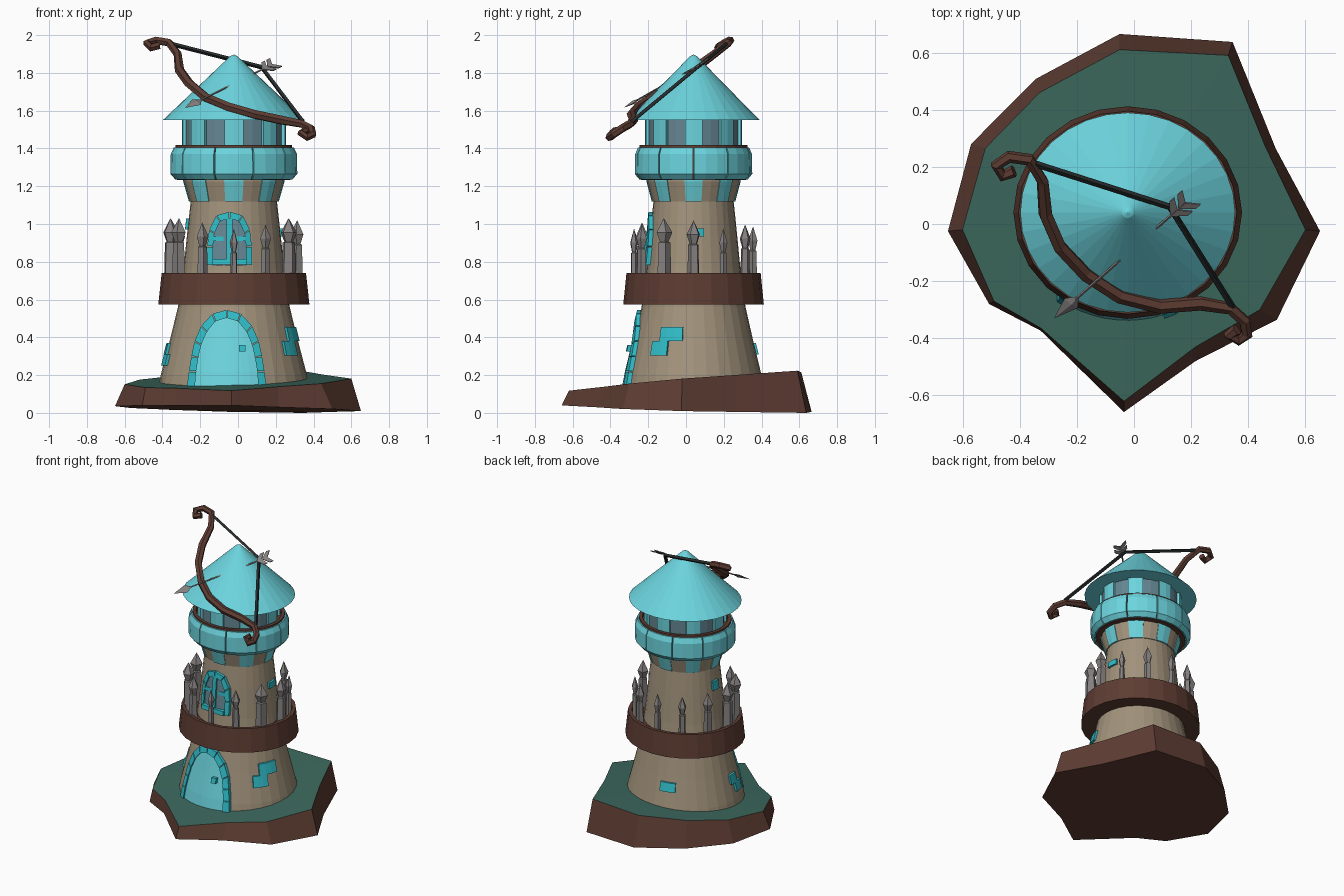
import bpy, bmesh
from math import sin, cos, pi, radians, sqrt
from mathutils import Vector

if "Cube" in bpy.data.objects:
    bpy.data.objects.remove(bpy.data.objects["Cube"])

CX, CY, RY = -0.022, 0.04, 0.93          # tower axis and depth squash
PROFILE = [(.40, .13), (.387, .2), (.335, .4), (.296, .56), (.267, .76), (.245, .97), (.226, 1.14), (.24, 1.25)]


def material(name, rgb):
    m = bpy.data.materials.new(name)
    m.diffuse_color = (*rgb, 1)
    m.use_nodes = True
    m.node_tree.nodes["Principled BSDF"].inputs["Base Color"].default_value = m.diffuse_color
    return m


CYAN = material("cyan", (.15, .66, .73))
TRIM = material("trim", (.03, .50, .57))
TAN = material("tan", (.36, .29, .20))
WOOD = material("wood", (.11, .046, .032))
GRASS = material("grass", (.045, .14, .11))
GLASS = material("glass", (.13, .24, .29))
STEEL = material("steel", (.24, .22, .22))
CORD = material("cord", (.02, .025, .025))


def finish(bm, name, mat):
    bmesh.ops.remove_doubles(bm, verts=bm.verts, dist=1e-5)
    bmesh.ops.recalc_face_normals(bm, faces=bm.faces)
    me = bpy.data.meshes.new(name)
    bm.to_mesh(me)
    bm.free()
    ob = bpy.data.objects.new(name, me)
    me.materials.append(mat)
    bpy.context.collection.objects.link(ob)
    return ob


def sweep(bm, prof, a0=0, a1=360, n=32, loop=True, c=(CX, CY), ry=RY):
    """Turn an (r, z) profile through an angle range, capping partial turns."""
    rings = []
    for i in range(n + 1):
        a = radians(a0 + (a1 - a0) * i / n)
        rings.append([bm.verts.new((c[0] + r * cos(a), c[1] + ry * r * sin(a), z)) for r, z in prof])
    m = len(prof)
    for p, q in zip(rings, rings[1:]):
        for j in range(m if loop else m - 1):
            k = (j + 1) % m
            bm.faces.new((p[j], q[j], q[k], p[k]))
    if a1 - a0 < 360:
        bm.faces.new(rings[0])
        bm.faces.new(rings[-1])


def turned(name, prof, mat, n=32, loop=False):
    bm = bmesh.new()
    sweep(bm, prof, n=n, loop=loop)
    return finish(bm, name, mat)


def repeated(name, prof, mat, count, width, start=270, steps=2):
    bm = bmesh.new()
    for i in range(count):
        a = start + 360 * i / count
        sweep(bm, prof, a - width / 2, a + width / 2, steps)
    return finish(bm, name, mat)


def radius(z):
    for (r0, z0), (r1, z1) in zip(PROFILE, PROFILE[1:]):
        if z <= z1:
            return r0 + (r1 - r0) * (z - z0) / (z1 - z0)
    return PROFILE[-1][0]


def on_wall(x, z, off):
    return Vector((x, CY - RY * sqrt(radius(z) ** 2 - (x - CX) ** 2) - off, z))


def hexa(bm, quad, lo, hi):
    """Block over four (x, z) corners, following the tower front."""
    a = [bm.verts.new(on_wall(x, z, lo)) for x, z in quad]
    b = [bm.verts.new(on_wall(x, z, hi)) for x, z in quad]
    bm.faces.new(a)
    bm.faces.new(b)
    for i in range(4):
        j = (i + 1) % 4
        bm.faces.new((a[i], a[j], b[j], b[i]))


def arch(name, cx, outer, inner, fill):
    """Stone arch trim plus the panel inside it, from half outlines (w, z)."""
    bm = bmesh.new()
    for s in (-1, 1):
        for i in range(len(outer) - 1):
            def mix(p, t):
                return (cx + s * (p[i][0] + (p[i + 1][0] - p[i][0]) * t), p[i][1] + (p[i + 1][1] - p[i][1]) * t)
            hexa(bm, [mix(outer, .03), mix(outer, .97), mix(inner, .97), mix(inner, .03)], -.02, .022)
    finish(bm, name + "_trim", TRIM)
    bm = bmesh.new()
    rows = [[bm.verts.new(on_wall(cx + w * (k / 4 - 1), z, .008)) for k in range(9)] for w, z in inner]
    for p, q in zip(rows, rows[1:]):
        for k in range(8):
            bm.faces.new((p[k], p[k + 1], q[k + 1], q[k]))
    finish(bm, name + "_panel", fill)


def tube(name, pts, rad, mat, res=1, taper=None):
    cu = bpy.data.curves.new(name, 'CURVE')
    cu.dimensions, cu.bevel_depth, cu.bevel_resolution, cu.use_fill_caps = '3D', rad, res, True
    sp = cu.splines.new('POLY')
    sp.points.add(len(pts) - 1)
    for i, p in enumerate(pts):
        sp.points[i].co = (*p, 1)
        sp.points[i].radius = taper(i) if taper else 1
    sp.use_smooth = False
    cu.materials.append(mat)
    bpy.context.collection.objects.link(bpy.data.objects.new(name, cu))


# Ground island: tapered cliff with sloping grass top
bottom = [(-.05, .665), (.345, .637), (.496, .264), (.651, -.025), (.50, -.335), (.215, -.48),
          (-.035, -.658), (-.327, -.373), (-.507, -.28), (-.651, -.025), (-.57, .28), (-.345, .507)]
top = [(-.05, .61), (.33, .59), (.46, .27), (.60, -.02), (.44, -.30), (.215, -.43),
       (-.035, -.62), (-.325, -.365), (-.49, -.27), (-.60, -.02), (-.52, .265), (-.33, .46)]
hi = [(x, y, .168 + .08 * y + .025 * x) for x, y in top]
bm = bmesh.new()
lo_v = [bm.verts.new((x, y, max(0, .022 - .02 * x - .026 * y))) for x, y in bottom]
hi_v = [bm.verts.new(p) for p in hi]
bm.faces.new(lo_v)
for i in range(12):
    bm.faces.new((lo_v[i - 1], lo_v[i], hi_v[i], hi_v[i - 1]))
finish(bm, "island_cliff", WOOD)
bm = bmesh.new()
hub = bm.verts.new((CX, CY, .185))
hi_v = [bm.verts.new(p) for p in hi]
for i in range(12):
    bm.faces.new((hub, hi_v[i - 1], hi_v[i]))
finish(bm, "island_grass", GRASS)

# Tower body, balcony and roof
turned("tower_wall", PROFILE, TAN)
turned("balcony", [(.25, .575), (.40, .575), (.382, .74), (.357, .74), (.357, .69), (.25, .69)], WOOD, 24, True)
turned("roof", [(0, 1.55), (.376, 1.55), (.02, 1.888), (0, 1.897)], CYAN)

# Flared corbels under the lookout, alternating colours
corbel = [(.215, 1.12), (.238, 1.12), (.268, 1.225), (.268, 1.245), (.215, 1.245)]
repeated("corbels_cyan", corbel, CYAN, 8, 22)
repeated("corbels_wood", [(r - .004, z) for r, z in corbel], TAN, 8, 22.8, 292.5)

# Lookout parapet, glazing and pillars
turned("parapet_core", [(.2, 1.232), (.30, 1.232), (.318, 1.27), (.308, 1.417), (.285, 1.417), (.285, 1.39), (.2, 1.39)], WOOD, 30, True)
repeated("parapet_panels", [(.28, 1.236), (.31, 1.236), (.336, 1.265), (.334, 1.37), (.318, 1.405), (.29, 1.405)],
         CYAN, 10, 34.8, steps=3)
turned("lookout_glass", [(.258, 1.38), (.258, 1.552)], GLASS)
repeated("lookout_pillars", [(.24, 1.38), (.275, 1.38), (.275, 1.552), (.24, 1.552)], CYAN, 8, 21)

# Balcony posts with spear tips, varying girth and height
girth = [1, .6, .8, .7, .75, .9, 1.15, 1.1, .9, .6, .8, 1.2]
for i, g in enumerate(girth):
    a = radians(30 * i)
    c = (CX + .335 * cos(a), CY + .315 * sin(a))
    h = .22 + .11 * min(g, 1.1) + .69
    w = .034 * g
    bm = bmesh.new()
    sweep(bm, [(0, .685), (w, .685), (w * .85, h - .13), (w * .6, h - .125), (w * 1.1, h - .075), (w * .3, h - .02), (0, h)],
          30 * i + 45, 30 * i + 405, 5, False, c, 1)
    finish(bm, "balcony_post_%02d" % i, STEEL)

# Door and balcony window
arch("door", -.06, [(.21, .14), (.20, .22), (.187, .30), (.17, .38), (.135, .46), (.075, .525), (0, .545)],
     [(.168, .14), (.162, .22), (.15, .295), (.135, .36), (.105, .43), (.06, .485), (0, .503)], CYAN)
arch("window", -.045, [(.118, .78), (.118, .88), (.108, .97), (.07, 1.045), (0, 1.065)],
     [(.088, .78), (.088, .88), (.08, .95), (.05, 1.015), (0, 1.03)], GLASS)
bm = bmesh.new()
for x0, x1, z0, z1, d in [(-.06, -.03, .8, 1.03, .02), (-.13, .04, .91, .935, .02), (-.135, .045, .785, .815, .04)]:
    hexa(bm, [(x0, z0), (x1, z0), (x1, z1), (x0, z1)], -.01, d)
finish(bm, "window_bars", TRIM)
bm = bmesh.new()
hexa(bm, [(.005, .325), (.04, .325), (.04, .36), (.005, .36)], 0, .03)
finish(bm, "door_knob", TRIM)

# Accent bricks: centre angle, angular width, z range
bm = bmesh.new()
for a, w, z0, z1 in [(-33, 17, .305, .38), (-22, 23, .38, .455), (104, 17, .31, .37), (186, 13, .31, .37),
                     (193, 13, .25, .31), (4, 18, .935, .975), (177, 15, .97, 1.03)]:
    sweep(bm, [(radius(z0) - .02, z0), (radius(z0) + .014, z0), (radius(z1) + .014, z1), (radius(z1) - .02, z1)],
          a - w / 2, a + w / 2, 3)
finish(bm, "accent_bricks", TRIM)

# Bow with curled tips, string
bow = [(-.42, .185, 1.945), (-.46, .17, 1.933), (-.482, .205, 1.957), (-.437, .235, 1.972), (-.366, .225, 1.96),
       (-.32, .15, 1.90), (-.31, .035, 1.815), (-.26, -.08, 1.745), (-.17, -.176, 1.67), (-.05, -.254, 1.62),
       (.09, -.289, 1.58), (.232, -.278, 1.55), (.338, -.296, 1.53), (.387, -.34, 1.505), (.395, -.385, 1.475),
       (.366, -.405, 1.46), (.335, -.387, 1.48), (.36, -.37, 1.495)]
tube("bow_limb", bow, .023, WOOD, 1, lambda i: 1.1 if 5 < i < 12 else .95)
tube("bow_string", [(-.36, .215, 1.955), (.125, .06, 1.83), (.345, -.29, 1.54)], .012, CORD, 0)

# Arrow: shaft, head and fletching
tip, tail = Vector((-.28, -.33, 1.615)), Vector((.18, .075, 1.845))
d = (tip - tail).normalized()
side = d.cross(Vector((0, -.65, .76))).normalized()
up = side.cross(d)
tube("arrow_shaft", [tail, tip - d * .08], .005, STEEL, 0)
bm = bmesh.new()
mid = tip - d * .085
ends = [bm.verts.new(tip), bm.verts.new(tip - d * .125)]
rim = [bm.verts.new(mid + v) for v in (side * .032, up * .01, -side * .032, -up * .01)]
for e in ends:
    for i in range(4):
        bm.faces.new((e, rim[i - 1], rim[i]))
finish(bm, "arrow_head", STEEL)
bm = bmesh.new()
for s in (side, -side):
    for t in (0, .04):
        p = tail + d * t
        q = [p, p + d * .035, p + s * .045 - d * .005, p + s * .045 - d * .03]
        f = [[bm.verts.new(v + up * o) for v in q] for o in (-.003, .003)]
        bm.faces.new(f[0])
        bm.faces.new(f[1])
        for i in range(4):
            bm.faces.new((f[0][i - 1], f[0][i], f[1][i], f[1][i - 1]))
finish(bm, "arrow_fletching", STEEL)
